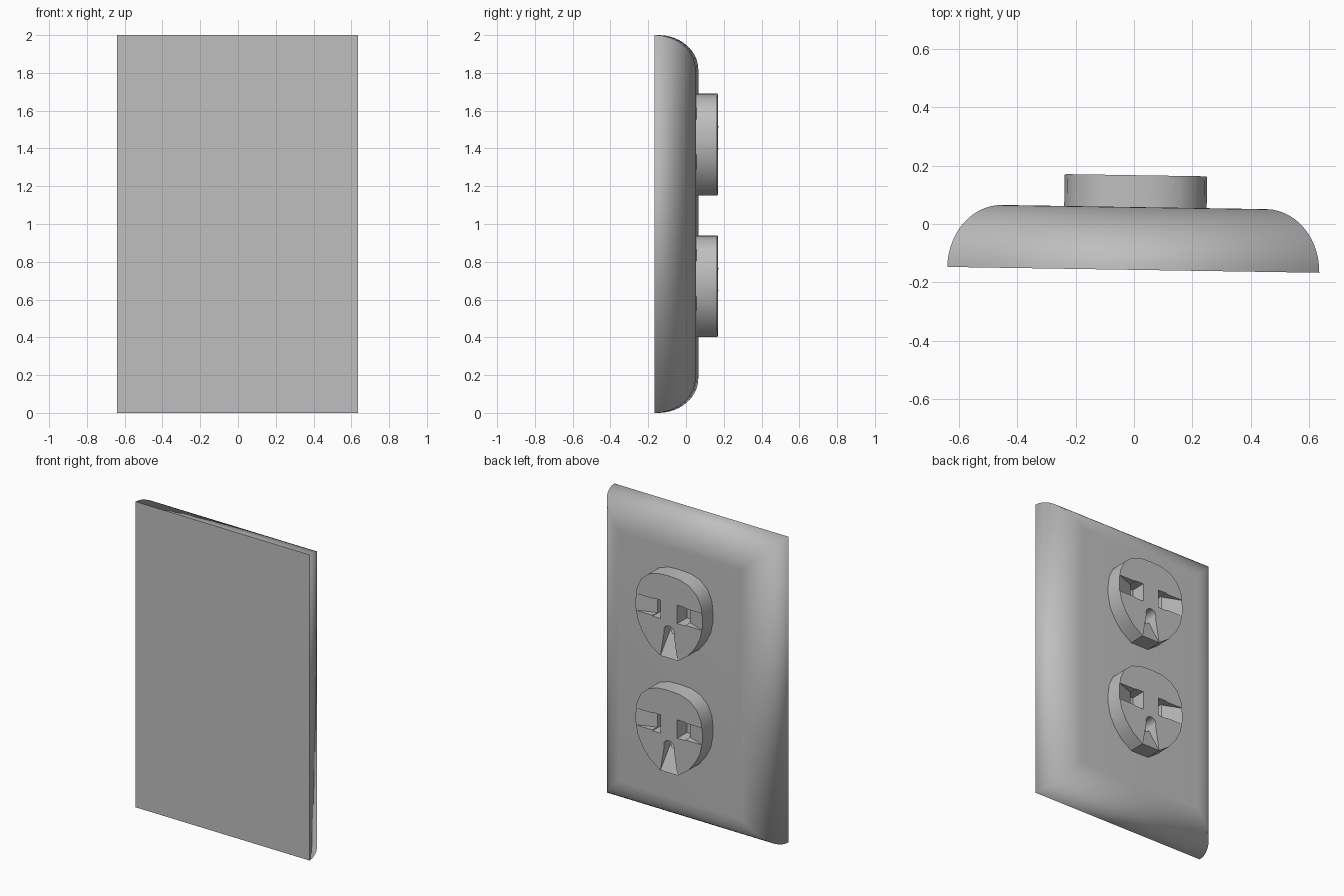
import bpy, bmesh, math
from mathutils import Vector, Matrix

if "Cube" in bpy.data.objects:
    bpy.data.objects.remove(bpy.data.objects["Cube"])

TILT = math.radians(-0.9)          # the whole fitting is turned slightly
BACK, FRONT, FACE = -0.157, 0.058, 0.167
HALF_W, HEIGHT = 0.637, 2.0

grey = bpy.data.materials.new("plain_grey")
grey.use_nodes = True
colour = (0.52, 0.52, 0.52, 1)
grey.diffuse_color = colour
grey.node_tree.nodes["Principled BSDF"].inputs["Base Color"].default_value = colour


def make_object(name, bm):
    bmesh.ops.recalc_face_normals(bm, faces=bm.faces)
    mesh = bpy.data.meshes.new(name)
    bm.to_mesh(mesh)
    bm.free()
    mesh.materials.append(grey)
    obj = bpy.data.objects.new(name, mesh)
    bpy.context.collection.objects.link(obj)
    return obj


def loft(bm, rings):
    """Skin closed rings of equal length and cap both ends."""
    rings = [[bm.verts.new(p) for p in ring] for ring in rings]
    for a, b in zip(rings, rings[1:]):
        for i in range(len(a)):
            j = (i + 1) % len(a)
            bm.faces.new((a[i], a[j], b[j], b[i]))
    bm.faces.new(rings[0])
    bm.faces.new(rings[-1])
    return rings


def hull(name, points):
    bm = bmesh.new()
    verts = [bm.verts.new(p) for p in points]
    bmesh.ops.convex_hull(bm, input=verts)
    return make_object(name, bm)


def box(name, xs, ys, zs):
    return hull(name, [(x, y, z) for x in xs for y in ys for z in zs])


# Wall plate: rectangle rings that follow a quarter-ellipse edge
def plate_ring(angle):
    inset = 0.185 * (1 - math.cos(angle))
    y = BACK + (FRONT - BACK) * math.sin(angle)
    w, low, high = HALF_W - inset, inset, HEIGHT - inset
    return [(-w, y, low), (w, y, low), (w, y, high), (-w, y, high)]


STEPS = 14
bm = bmesh.new()
rings = loft(bm, [plate_ring(math.pi / 2 * i / STEPS) for i in range(STEPS + 1)])
for face in bm.faces:
    face.smooth = True
for edge in bm.edges:
    if all(v in rings[0] for v in edge.verts):
        edge.smooth = False
plate = make_object("wall_plate", bm)
plate.rotation_euler.z = TILT

# Socket body: rounded top, straight sides, tapering bottom
half = [(0.08, 0.266), (0.15, 0.243), (0.205, 0.195), (0.235, 0.13), (0.244, 0.06),
        (0.244, 0), (0.228, -0.08), (0.192, -0.15), (0.14, -0.215), (0.065, -0.268)]
outline = [(0, 0.27)] + half + [(-x, z) for x, z in reversed(half)]
bm = bmesh.new()
loft(bm, [[(x, y, z) for x, z in outline] for y in (FRONT - 0.03, FACE)])
socket = make_object("upper_socket", bm)

# Cutters: blade slots with side ramps, ground hole with a ramp to the bottom
OUT = FACE + 0.02
FLOOR = FACE - 0.07
DEEP = FACE - 0.1
cutters = []
for side in (-1, 1):
    ramp = [(side * x, y, z) for z in (-0.02, 0.09)
            for x, y in ((0.065, FLOOR), (0.246, FACE), (0.246, OUT), (0.065, OUT))]
    cutters.append(hull("slot_ramp_cutter", ramp))
    cutters.append(box("slot_cutter", (side * 0.06, side * 0.12), (DEEP, OUT), (-0.025, 0.095)))
ground = [(s * w, y, z) for s in (-1, 1)
          for w, y, z in ((0.034, FLOOR, -0.1), (0.034, OUT, -0.1),
                          (0.063, FACE, -0.27), (0.063, OUT, -0.27))]
cutters.append(hull("ground_ramp_cutter", ground))
bm = bmesh.new()
bmesh.ops.create_cone(bm, cap_ends=True, segments=16, radius1=0.038, radius2=0.038,
                      depth=OUT - DEEP,
                      matrix=Matrix.Translation((0, (OUT + DEEP) / 2, -0.095))
                      @ Matrix.Rotation(math.pi / 2, 4, "X"))
cutters.append(make_object("ground_hole_cutter", bm))

for cutter in cutters:
    cut = socket.modifiers.new(cutter.name, "BOOLEAN")
    cut.operation, cut.solver, cut.object = "DIFFERENCE", "EXACT", cutter

# Bake the cuts, then drop the cutters
depsgraph = bpy.context.evaluated_depsgraph_get()
baked = bpy.data.meshes.new_from_object(socket.evaluated_get(depsgraph))
socket.modifiers.clear()
socket.data = baked
for cutter in cutters:
    bpy.data.objects.remove(cutter)

bpy.ops.object.select_all(action="DESELECT")
socket.select_set(True)
bpy.context.view_layer.objects.active = socket
bpy.ops.object.shade_smooth_by_angle(angle=math.radians(28))

# Two matching sockets
lower = socket.copy()
lower.name = "lower_socket"
bpy.context.collection.objects.link(lower)
for obj, z in ((socket, 1.42), (lower, 0.67)):
    obj.location = Vector((0.004, 0, z))
    obj.rotation_euler.z = TILT
